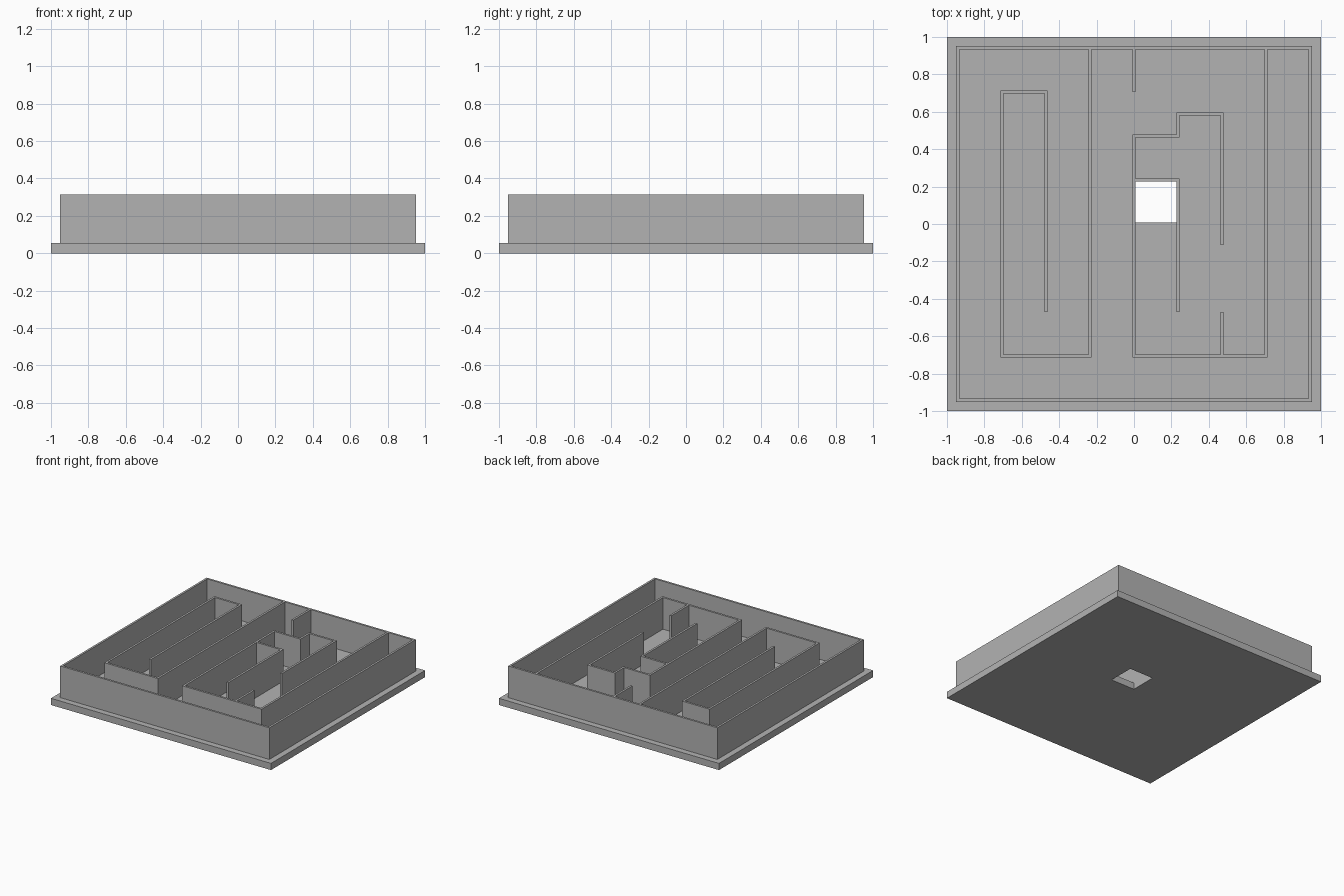
import bpy
import bmesh
from mathutils import Vector

cube = bpy.data.objects.get("Cube")
if cube:
    bpy.data.objects.remove(cube, do_unlink=True)

PITCH = 0.2355        # width of one maze cell
HALF = 0.0085         # half the wall thickness
FLOOR, TOP = 0.055, 0.315
E = HALF / PITCH      # half thickness in cell units

grey = bpy.data.materials.new("plain grey")
grey.use_nodes = True
colour = (0.45, 0.45, 0.45, 1)
grey.diffuse_color = colour
grey.node_tree.nodes["Principled BSDF"].inputs["Base Color"].default_value = colour


def solid(name, bm, z0, z1):
    """Extrude the flat outline faces in bm from z0 up to z1."""
    bmesh.ops.remove_doubles(bm, verts=bm.verts, dist=0.0001)
    for v in bm.verts:
        v.co.z = z0
    result = bmesh.ops.extrude_face_region(bm, geom=bm.faces[:], use_keep_orig=True)
    for item in result["geom"]:
        if isinstance(item, bmesh.types.BMVert):
            item.co.z = z1
    bmesh.ops.recalc_face_normals(bm, faces=bm.faces)
    mesh = bpy.data.meshes.new(name)
    bm.to_mesh(mesh)
    bm.free()
    mesh.materials.append(grey)
    obj = bpy.data.objects.new(name, mesh)
    bpy.context.collection.objects.link(obj)


def wall(name, path, closed=False):
    """Thin wall with mitred corners along a path given in cell units."""
    pts = [Vector((x, y, 0)) * PITCH for x, y in path]
    n = len(pts)
    count = n if closed else n - 1
    normals = []
    for i in range(count):
        d = (pts[(i + 1) % n] - pts[i]).normalized()
        normals.append(Vector((-d.y, d.x, 0)))
    bm = bmesh.new()
    pairs = []
    for i, p in enumerate(pts):
        if closed:
            offset = normals[i - 1] + normals[i]
        elif i == 0:
            offset = normals[0]
        elif i == n - 1:
            offset = normals[-1]
        else:
            offset = normals[i - 1] + normals[i]
        pairs.append((bm.verts.new(p + offset * HALF), bm.verts.new(p - offset * HALF)))
    for i in range(count):
        (a, b), (c, d) = pairs[i], pairs[(i + 1) % n]
        bm.faces.new((a, b, d, c))
    solid(name, bm, FLOOR, TOP)


# Base plate: three by three patches with the middle one left open
xs = ys = (-1, HALF, PITCH - HALF, 1)
bm = bmesh.new()
for i in range(3):
    for j in range(3):
        if (i, j) != (1, 1):
            corners = ((i, j), (i + 1, j), (i + 1, j + 1), (i, j + 1))
            bm.faces.new([bm.verts.new((xs[u], ys[v], 0)) for u, v in corners])
solid("base_plate", bm, 0, FLOOR)

# Maze walls
wall("outer_wall", [(-4, -4), (4, -4), (4, 4), (-4, 4)], closed=True)
wall("right_hook_wall", [(-2, -2), (-2, 3), (-3, 3), (-3, -3), (-1, -3), (-1, 4 - E)])
wall("back_stub_wall", [(0, 4 - E), (0, 3)])
wall("left_winding_wall", [(2, -0.48), (2, 2.5), (1, 2.5), (1, 2), (0, 2),
                           (0, -3), (3, -3), (3, 4 - E)])
wall("hole_wall", [(E, 1), (1, 1), (1, -2)])
wall("front_stub_wall", [(2, E - 3), (2, -2)])
